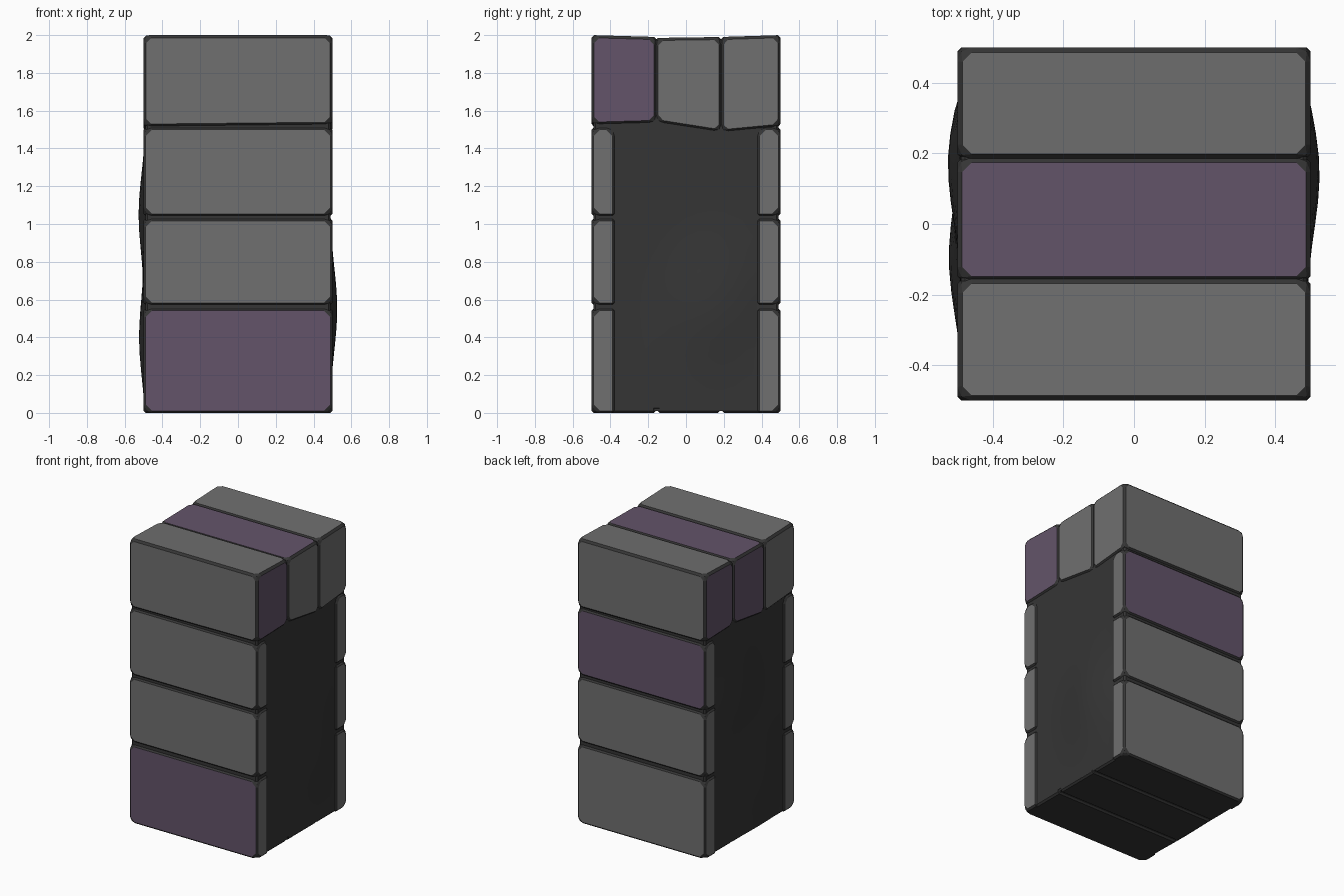
import bpy, bmesh, math
from mathutils import Vector

cube = bpy.data.objects.get("Cube")
if cube:
    bpy.data.objects.remove(cube, do_unlink=True)


def material(name, rgb):
    m = bpy.data.materials.new(name)
    m.use_nodes = True
    m.diffuse_color = (*rgb, 1)
    bsdf = m.node_tree.nodes["Principled BSDF"]
    bsdf.inputs["Base Color"].default_value = (*rgb, 1)
    bsdf.inputs["Roughness"].default_value = 0.9
    return m


MORTAR, GREY, PURPLE = range(3)
MATERIALS = [material("dark mortar", (0.036, 0.036, 0.036)),
             material("grey stone", (0.16, 0.16, 0.16)),
             material("purple stone", (0.125, 0.088, 0.143))]
AXES = {"+x": Vector((1, 0, 0)), "-x": Vector((-1, 0, 0)),
        "+y": Vector((0, 1, 0)), "-y": Vector((0, -1, 0)),
        "+z": Vector((0, 0, 1))}


def finish(bm, name):
    bmesh.ops.recalc_face_normals(bm, faces=bm.faces)
    mesh = bpy.data.meshes.new(name)
    bm.to_mesh(mesh)
    bm.free()
    for m in MATERIALS:
        mesh.materials.append(m)
    obj = bpy.data.objects.new(name, mesh)
    bpy.context.collection.objects.link(obj)
    return obj


def stone(name, lo, hi, colours, shape=None, bevel=0.011, chip=0.04):
    """Box with chipped outer corners and dark bevels; faces coloured by direction."""
    bm = bmesh.new()
    bmesh.ops.create_cube(bm, size=1)
    lo, hi = Vector(lo), Vector(hi)
    for v in bm.verts:
        v.co = Vector([hi[i] if v.co[i] > 0 else lo[i] for i in range(3)])
    if shape:
        for v in bm.verts:
            v.co = shape(v.co)
    if chip:
        outer = [v for v in bm.verts if abs(v.co.x) > 0.45
                 and (abs(v.co.y) > 0.45 or v.co.z > 1.4)]
        bmesh.ops.bevel(bm, geom=outer, offset=chip, segments=1,
                        affect='VERTICES', profile=0.5)
    bmesh.ops.bevel(bm, geom=bm.edges[:], offset=bevel, segments=1,
                    affect='EDGES', profile=0.5, clamp_overlap=True)
    bmesh.ops.recalc_face_normals(bm, faces=bm.faces)
    for f in bm.faces:
        f.normal_update()
        f.material_index = MORTAR
        for key, colour in colours.items():
            if f.normal.dot(AXES[key]) > 0.96 and f.calc_area() > 0.01:
                f.material_index = colour
    return finish(bm, name)


# Mortar core
stone("mortar_core", (-0.49, -0.49, 0.015), (0.49, 0.49, 1.975), {}, chip=0)

# Front and back courses
rows = [(0.0, 0.552), (0.572, 1.028), (1.043, 1.51)]
for side, y_sign, accent in (("front", -1, 0), ("back", 1, 2)):
    face = "-y" if y_sign < 0 else "+y"
    for i, (z0, z1) in enumerate(rows):
        y0, y1 = sorted((y_sign * 0.5, y_sign * 0.378))
        stone(f"{side}_stone_{i + 1}", (-0.5, y0, z0), (0.5, y1, z1),
              {face: PURPLE if i == accent else GREY, "+x": GREY, "-x": GREY})


# Top beams, with uneven undersides and a slight sag in the middle
def beam_shape(bottoms, tops, y_mid):
    def shape(co):
        back = co.y > y_mid
        if co.z < 1.75:
            co.z = bottoms[co.x > 0][back]
        else:
            co.z = tops[back]
        return co
    return shape


beams = [
    ("front_beam", -0.5, -0.155, ((1.515, 1.49), (1.525, 1.535)), (2.0, 1.99),
     {"-y": GREY, "+x": PURPLE, "-x": GREY, "+z": GREY}),
    ("middle_beam", -0.162, 0.188, ((1.49, 1.54), (1.54, 1.485)), (1.985, 1.99),
     {"+x": GREY, "-x": PURPLE, "+z": PURPLE}),
    ("back_beam", 0.184, 0.5, ((1.535, 1.525), (1.485, 1.515)), (1.99, 2.0),
     {"+y": GREY, "+x": GREY, "-x": PURPLE, "+z": GREY}),
]
for name, y0, y1, bottoms, tops, colours in beams:
    stone(name, (-0.5, y0, 1.52), (0.5, y1, 2), colours,
          beam_shape(bottoms, tops, (y0 + y1) / 2), bevel=0.014, chip=0.035)

# Underside slabs
for name, y0, y1 in (("front", -0.48, -0.16), ("middle", -0.15, 0.18),
                     ("back", 0.19, 0.48)):
    stone(f"{name}_base_slab", (-0.49, y0, 0), (0.49, y1, 0.04), {}, chip=0)


# Bulging mortar panels on the two sides
def panel(name, sign, bumps):
    bm = bmesh.new()
    bmesh.ops.create_grid(bm, x_segments=12, y_segments=20, size=0.5)
    for v in bm.verts:
        y, z = v.co.x * 0.77, (v.co.y + 0.5) * 1.48 + 0.01
        edge = math.cos(math.pi * v.co.x) ** 0.5 if abs(v.co.x) < 0.49 else 0
        x = 0.488
        for by, bz, height in bumps:
            d = ((y - by) / 0.25) ** 2 + ((z - bz) / 0.3) ** 2
            x += height * math.exp(-d) * edge
        v.co = (sign * x, y, z)
    obj = finish(bm, name)
    for p in obj.data.polygons:
        p.use_smooth = True
    if obj.data.polygons[0].normal.x * sign < 0:
        obj.data.flip_normals()


panel("left_panel", 1, [(0.18, 0.55, 0.042)])
panel("right_panel", -1, [(0.22, 1.05, 0.046), (-0.12, 0.4, 0.038)])
